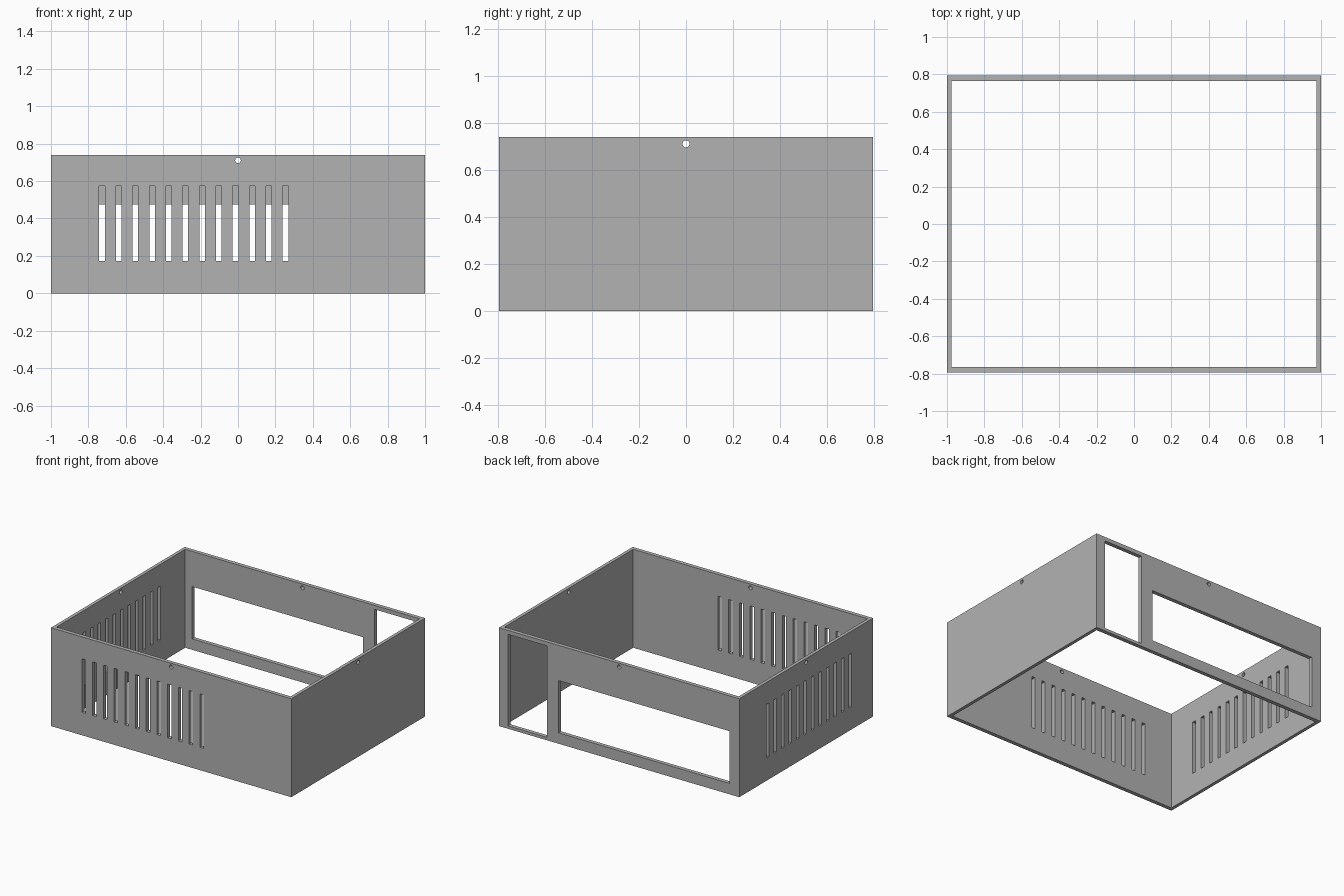
import bpy
import bmesh
from mathutils import Matrix, Vector

cube = bpy.data.objects.get("Cube")
if cube:
    bpy.data.objects.remove(cube, do_unlink=True)

# Overall size of the open enclosure
HX, HY, H = 1.0, 0.795, 0.74
TX, TY = 0.025, 0.03          # wall thickness of side and front/back walls
SLOTS, PITCH, SLOT_W = 12, 0.0892, 0.03
SLOT_Z = (0.172, 0.575)


def add_box(bm, xs, ys, zs):
    lo, hi = Vector((xs[0], ys[0], zs[0])), Vector((xs[1], ys[1], zs[1]))
    matrix = Matrix.Translation((lo + hi) / 2) @ Matrix.Diagonal((hi - lo).to_4d())
    matrix[3][3] = 1
    bmesh.ops.create_cube(bm, size=1, matrix=matrix)


def add_hole(bm, x, y, axis):
    turn = Matrix.Rotation(1.5707963, 4, axis)
    matrix = Matrix.Translation((x, y, 0.711)) @ turn
    bmesh.ops.create_cone(bm, cap_ends=True, segments=32, radius1=0.015,
                          radius2=0.015, depth=0.1, matrix=matrix)


def make_object(name, bm):
    mesh = bpy.data.meshes.new(name)
    bm.to_mesh(mesh)
    bm.free()
    ob = bpy.data.objects.new(name, mesh)
    bpy.context.scene.collection.objects.link(ob)
    return ob


def cut(ob, cutter):
    mod = ob.modifiers.new(cutter.name, 'BOOLEAN')
    mod.operation = 'DIFFERENCE'
    mod.solver = 'EXACT'
    mod.object = cutter
    cutter.hide_render = True


# Solid block
bm = bmesh.new()
add_box(bm, (-HX, HX), (-HY, HY), (0, H))
enclosure = make_object("enclosure_walls", bm)

# Cavity open at top and bottom
bm = bmesh.new()
add_box(bm, (TX - HX, HX - TX), (TY - HY, HY - TY), (-0.1, H + 0.1))
cavity = make_object("cavity_cutter", bm)

# Wall openings
bm = bmesh.new()
front, back, side = (-HY - 0.02, -HY + 0.05), (HY - 0.05, HY + 0.02), (-HX - 0.02, -HX + 0.05)
for i in range(SLOTS):
    # Vents in the front wall and the -x wall
    x = -HX + 0.273 + i * PITCH
    add_box(bm, (x - SLOT_W / 2, x + SLOT_W / 2), front, SLOT_Z)
    y = -HY + 0.27 + i * PITCH
    add_box(bm, side, (y - SLOT_W / 2, y + SLOT_W / 2), SLOT_Z)
# Wide and tall windows in the back wall
add_box(bm, (-0.917, 0.503), back, (0.082, 0.475))
add_box(bm, (0.6, 0.925), back, (0.022, 0.71))
# Screw holes at the middle of each wall
for s in (-1, 1):
    add_hole(bm, 0, s * HY, 'X')
    add_hole(bm, s * HX, 0, 'Y')
openings = make_object("openings_cutter", bm)

cut(enclosure, cavity)
cut(enclosure, openings)

# Apply the cuts and drop the cutters
depsgraph = bpy.context.evaluated_depsgraph_get()
mesh = bpy.data.meshes.new_from_object(enclosure.evaluated_get(depsgraph))
enclosure.modifiers.clear()
enclosure.data = mesh
for cutter in (cavity, openings):
    bpy.data.objects.remove(cutter, do_unlink=True)

# Plain grey
grey = bpy.data.materials.new("mid_grey")
grey.use_nodes = True
colour = (0.448, 0.448, 0.448, 1)
grey.diffuse_color = colour
grey.node_tree.nodes["Principled BSDF"].inputs["Base Color"].default_value = colour
mesh.materials.clear()
mesh.materials.append(grey)
for poly in mesh.polygons:
    poly.material_index = 0
    poly.use_smooth = False
